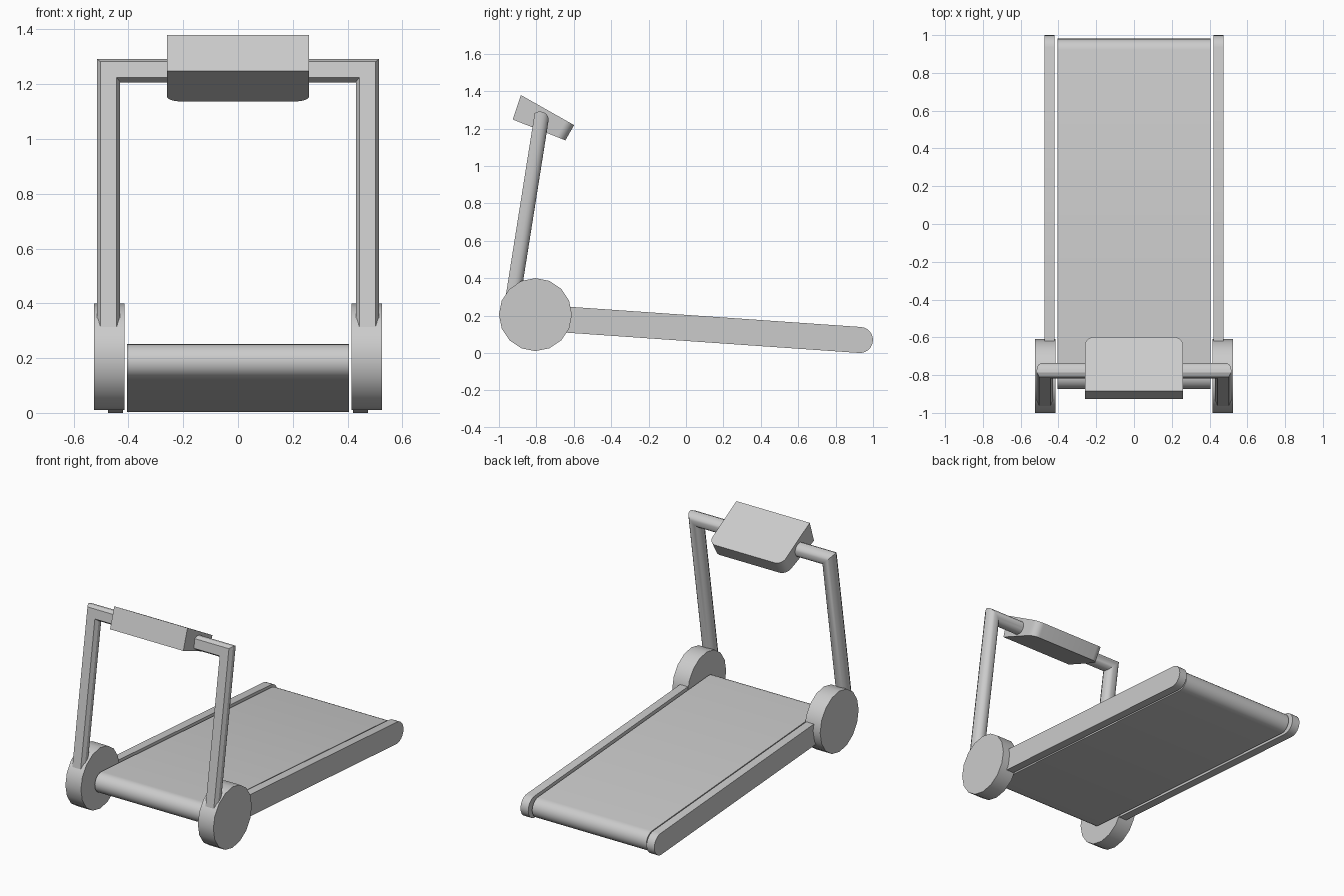
import bpy, bmesh, math
from mathutils import Vector

if "Cube" in bpy.data.objects:
    bpy.data.objects.remove(bpy.data.objects["Cube"])


def finish(name, bm):
    bmesh.ops.recalc_face_normals(bm, faces=bm.faces[:])
    me = bpy.data.meshes.new(name)
    bm.to_mesh(me)
    bm.free()
    ob = bpy.data.objects.new(name, me)
    bpy.context.collection.objects.link(ob)
    bpy.ops.object.select_all(action='DESELECT')
    bpy.context.view_layer.objects.active = ob
    ob.select_set(True)
    bpy.ops.object.shade_smooth_by_angle(angle=math.radians(30))
    return ob


def loft(rings):
    """Skin equal-length rings of points and cap both ends."""
    bm = bmesh.new()
    vs = [[bm.verts.new(p) for p in r] for r in rings]
    n = len(vs[0])
    for a, b in zip(vs, vs[1:]):
        for i in range(n):
            j = (i + 1) % n
            bm.faces.new((a[i], a[j], b[j], b[i]))
    bm.faces.new(vs[0])
    bm.faces.new(vs[-1])
    return bm


def prism(profile, x0, x1):
    """Extrude a (y, z) profile between two x positions."""
    return loft([[(x, y, z) for y, z in profile] for x in (x0, x1)])


def capsule(y0, z0, y1, z1, r, seg=12):
    """Side profile with round ends centred on two points."""
    a = math.atan2(z1 - z0, y1 - y0)
    pts = []
    for cy, cz, start in ((y1, z1, a - math.pi / 2), (y0, z0, a + math.pi / 2)):
        for i in range(seg + 1):
            t = start + math.pi * i / seg
            pts.append((cy + r * math.cos(t), cz + r * math.sin(t)))
    return pts


# running belt
finish("belt", prism(capsule(-0.81, 0.187, 0.917, 0.068, 0.064), -0.405, 0.405))

disc = [(-0.805 + 0.195 * math.cos(i * math.pi / 8),
         0.205 + 0.195 * math.sin(i * math.pi / 8)) for i in range(16)]
for side, s in (("left", -1), ("right", 1)):
    # side rails
    finish(side + "_rail", prism(capsule(-0.78, 0.188, 0.93, 0.0695, 0.0695),
                                 s * 0.42, s * 0.475))
    # front hub discs
    finish(side + "_hub", prism(disc, s * 0.415, s * 0.525))

# handle frame: chamfered front, round back, mitred corners
R = 0.0425
section = [(0.013, 0), (0.072, 0), (0.085, 0.022)]
section += [(R + R * math.cos(i * math.pi / 10), 0.037 + R * math.sin(i * math.pi / 10))
            for i in range(11)]
section += [(0, 0.022)]
lean = math.radians(9)
up = Vector((0, math.sin(lean), math.cos(lean)))
back = Vector((0, math.cos(lean), -math.sin(lean)))
corner = Vector((0, -0.807, 1.295))


def frame_ring(s, drop):
    return [corner + Vector((s * (0.515 - u), 0, 0)) + back * v
            - up * (u if drop is None else drop) for u, v in section]


finish("handle_frame", loft([frame_ring(1, 1.02), frame_ring(1, None),
                             frame_ring(-1, None), frame_ring(-1, 1.02)]))

# console: wedge with rounded rear corners
bm = prism([(-0.926, 1.248), (-0.883, 1.379), (-0.598, 1.218), (-0.645, 1.137)], -0.26, 0.26)
rear = [e for e in bm.edges
        if all(v.co.y > -0.7 for v in e.verts) and abs(e.verts[0].co.x - e.verts[1].co.x) < 0.01]
bmesh.ops.bevel(bm, geom=rear, offset=0.05, segments=8, profile=0.5, affect='EDGES')
finish("console", bm)
